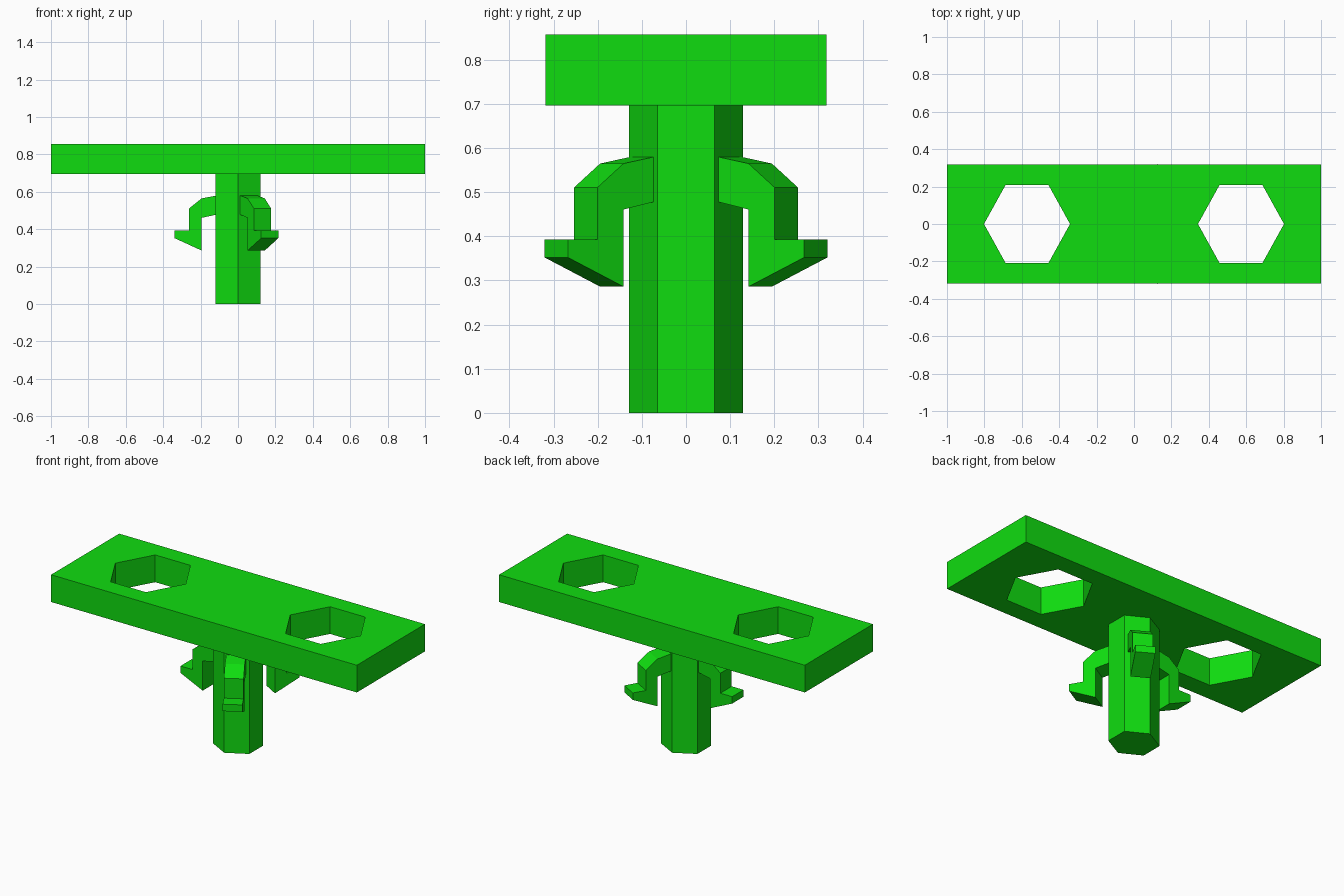
import bpy
import bmesh
import math
from mathutils import Matrix

if "Cube" in bpy.data.objects:
    bpy.data.objects.remove(bpy.data.objects["Cube"])

green = bpy.data.materials.new("bright_green")
green.diffuse_color = (0.005, 0.72, 0.005, 1)
green.use_nodes = True
green.node_tree.nodes["Principled BSDF"].inputs["Base Color"].default_value = green.diffuse_color


def prism(name, points, depth, matrix=None):
    """Extrude a 2D outline along local z, then place it."""
    bm = bmesh.new()
    face = bm.faces.new([bm.verts.new((x, y, 0)) for x, y in points])
    top = bmesh.ops.extrude_face_region(bm, geom=[face])["geom"]
    verts = [g for g in top if isinstance(g, bmesh.types.BMVert)]
    bmesh.ops.translate(bm, verts=verts, vec=(0, 0, depth))
    if matrix:
        bm.transform(matrix)
    bmesh.ops.recalc_face_normals(bm, faces=bm.faces)
    mesh = bpy.data.meshes.new(name)
    bm.to_mesh(mesh)
    bm.free()
    mesh.materials.append(green)
    obj = bpy.data.objects.new(name, mesh)
    bpy.context.collection.objects.link(obj)
    return obj


def hexagon(rx, ry, start=0):
    angles = [math.radians(start + 60 * i) for i in range(6)]
    return [(rx * math.cos(a), ry * math.sin(a)) for a in angles]


# Top plate with two hexagonal through-holes
plate = prism("top_plate", [(-1, -0.318), (1, -0.318), (1, 0.318), (-1, 0.318)],
              0.161, Matrix.Translation((0, 0, 0.696)))
for side in (-1, 1):
    cutter = prism("hole_cutter", hexagon(0.23, 0.24), 0.4,
                   Matrix.Translation((side * 0.572, 0, 0.58)))
    cutter.hide_render = True
    cutter.hide_viewport = True
    cut = plate.modifiers.new("hex_hole", 'BOOLEAN')
    cut.operation = 'DIFFERENCE'
    cut.solver = 'EXACT'
    cut.object = cutter

# Hexagonal post, corners facing front and back
prism("post", hexagon(0.138, 0.129, 30), 0.697)

# Three hooked arms around the post: outline is (radius, height)
hook = [(0.09, 0.582), (0.115, 0.58), (0.194, 0.565), (0.262, 0.511),
        (0.262, 0.393), (0.339, 0.393), (0.339, 0.352), (0.194, 0.286),
        (0.194, 0.461), (0.115, 0.478), (0.09, 0.483)]
WIDTH = 0.106
for angle in (60, 180, 300):
    place = (Matrix.Rotation(math.radians(angle), 4, 'Z')
             @ Matrix.Translation((0, WIDTH / 2, 0))
             @ Matrix.Rotation(math.radians(90), 4, 'X'))
    prism("hook_arm", hook, WIDTH, place)
